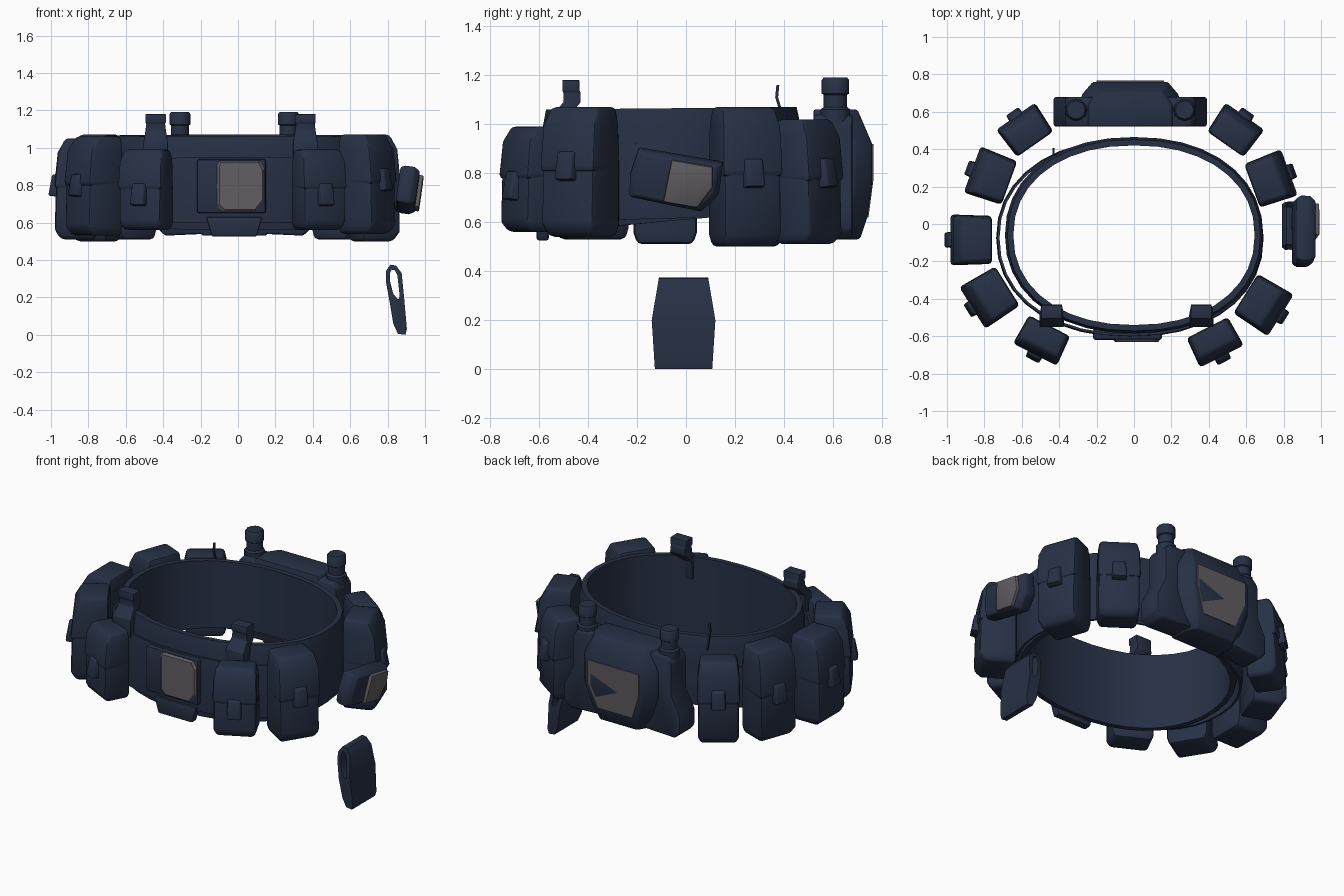
import bpy, bmesh, math
from mathutils import Matrix, Vector

if "Cube" in bpy.data.objects:
    bpy.data.objects.remove(bpy.data.objects["Cube"])


def material(name, rgb):
    m = bpy.data.materials.new(name)
    m.diffuse_color = (*rgb, 1)
    m.use_nodes = True
    m.node_tree.nodes["Principled BSDF"].inputs["Base Color"].default_value = m.diffuse_color
    return m


NAVY = material("navy_fabric", (0.02, 0.03, 0.06))
GREY = material("grey_metal", (0.12, 0.112, 0.12))


def loft(name, rings, bevel=0.0, mat=NAVY, matrix=None, closed=False, angle=40):
    """Skin a list of equal-length point rings; cap the ends unless closed."""
    bm = bmesh.new()
    vs = [[bm.verts.new(p) for p in r] for r in rings]
    n = len(vs[0])
    for i in range(len(vs) if closed else len(vs) - 1):
        a, b = vs[i], vs[(i + 1) % len(vs)]
        for j in range(n):
            k = (j + 1) % n
            bm.faces.new((a[j], a[k], b[k], b[j]))
    if not closed:
        bm.faces.new(vs[0])
        bm.faces.new(vs[-1])
    bmesh.ops.recalc_face_normals(bm, faces=bm.faces)
    if bevel:
        edges = [e for e in bm.edges if e.calc_face_angle(0) > math.radians(35)]
        bmesh.ops.bevel(bm, geom=edges, offset=bevel, segments=2, profile=0.5,
                        affect='EDGES', clamp_overlap=True)
    if matrix:
        bm.transform(matrix)
    bmesh.ops.recalc_face_normals(bm, faces=bm.faces)
    me = bpy.data.meshes.new(name)
    bm.to_mesh(me)
    bm.free()
    me.materials.append(mat)
    ob = bpy.data.objects.new(name, me)
    bpy.context.collection.objects.link(ob)
    bpy.ops.object.select_all(action='DESELECT')
    ob.select_set(True)
    bpy.context.view_layer.objects.active = ob
    bpy.ops.object.shade_smooth_by_angle(angle=math.radians(angle))
    return ob


def prism_y(name, xz, y0, y1, **kw):
    return loft(name, [[(x, y, z) for x, z in xz] for y in (y0, y1)], **kw)


def rect(x0, x1, z0, z1):
    return [(x0, z0), (x1, z0), (x1, z1), (x0, z1)]


def band(name, cx, cy, a, b, thick, front, back, seg=36):
    """Oval strap whose bottom and top heights blend from front to back."""
    rings = []
    for i in range(seg):
        t = 2 * math.pi * i / seg
        c, s = math.cos(t), math.sin(t)
        c, s = (math.copysign(abs(q) ** 0.92, q) for q in (c, s))
        f = (s + 1) / 2
        lo, hi = (front[k] + (back[k] - front[k]) * f for k in (0, 1))
        ring = []
        for inset, h in ((thick, 0), (thick * .3, 0), (0, .15), (0, .85),
                         (thick * .3, 1), (thick, 1)):
            ring.append((cx + (a - inset) * c, cy + (b - inset) * s, lo + (hi - lo) * h))
        rings.append(ring)
    return loft(name, rings, closed=True)


def pouch(name, x, y, deg, w, d, z0, z1, clip_z):
    """Rounded pouch with a flap and clip, facing outward along local +x."""
    h = z1 - z0
    m = Matrix.Translation((x, y, z0)) @ Matrix.Rotation(math.radians(deg), 4, 'Z')

    def sections(rows, grow):
        return [[(-d / 2, -w * k, h * t), (d * f + grow, -w * k - grow, h * t),
                 (d * f + grow, w * k + grow, h * t), (-d / 2, w * k, h * t)]
                for t, k, f in rows]

    loft(name, sections([(0, .42, .34), (.09, .48, .5), (.5, .48, .47),
                         (.85, .46, .38), (.98, .42, .22)], 0), 0.02, matrix=m)
    loft(name + "_flap", sections([(.5, .47, .46), (.55, .475, .47), (.86, .46, .39),
                                   (1, .41, .2)], 0.008), 0.018, matrix=m)
    zc, f = clip_z - z0, d * .45
    loft(name + "_clip", [[(f - .02, -.045, zc - .065), (f - .02, .045, zc - .065),
                           (f - .02, .045, zc + .065), (f - .02, -.045, zc + .065)],
                          [(f + .045, -.04, zc - .055), (f + .045, .04, zc - .055),
                           (f + .025, .035, zc + .055), (f + .025, -.035, zc + .055)]],
         0.008, matrix=m)


def canister(name, x, y, rows, sides=12):
    loft(name, [[(x + r * math.cos(2 * math.pi * i / sides),
                  y + r * math.sin(2 * math.pi * i / sides), z) for i in range(sides)]
                for z, r in rows])


# Tall padded inner belt and narrower outer strap
band("padded_belt", 0, -0.06, 0.69, 0.525, 0.045, (0.56, 1.06), (0.65, 1.07))
band("outer_strap", -0.022, -0.075, 0.715, 0.53, 0.018, (0.60, 0.95), (0.63, 0.87))

# Buckle with faceted face plate and lower tab
prism_y("buckle_base", rect(-0.22, 0.15, 0.65, 0.94), -0.62, -0.56, bevel=0.015)
loft("buckle_plate", [[(x, -0.605, z) for x, z in
                       [(-.13, .67), (-.08, .65), (.1, .65), (.15, .70), (.15, .90),
                        (.12, .94), (-.11, .94), (-.13, .92)]],
                      [(x, -0.63, z) for x, z in
                       [(-.10, .70), (-.07, .67), (.09, .67), (.13, .72), (.13, .88),
                        (.11, .92), (-.09, .92), (-.10, .90)]]], mat=GREY, angle=20)
prism_y("buckle_tab", [(-.14, .525), (.10, .525), (.13, .63), (-.17, .63)],
        -0.61, -0.56, bevel=0.01)

# Pouches around the belt
for spec in [("rear_right_pouch", 0.54, 0.50, 55, 0.25, 0.18, 0.51, 1.02, 0.80),
             ("side_right_pouch", 0.73, 0.24, 20, 0.26, 0.21, 0.50, 1.07, 0.80),
             ("front_side_right_pouch", 0.69, -0.43, -32, 0.26, 0.22, 0.54, 1.07, 0.83),
             ("front_right_pouch", 0.43, -0.63, -63, 0.26, 0.17, 0.56, 0.99, 0.75),
             ("rear_left_pouch", -0.58, 0.50, 125, 0.25, 0.18, 0.51, 1.02, 0.80),
             ("rear_side_left_pouch", -0.765, 0.255, 160, 0.26, 0.21, 0.50, 1.07, 0.80),
             ("side_left_pouch", -0.87, -0.085, 180, 0.27, 0.22, 0.51, 1.05, 0.80),
             ("front_side_left_pouch", -0.77, -0.39, 212, 0.26, 0.22, 0.53, 1.06, 0.80),
             ("front_left_pouch", -0.49, -0.62, 243, 0.26, 0.17, 0.56, 0.99, 0.75)]:
    pouch(*spec)

# Rear pack, its grey plate and both side wings
PX = -0.02
loft("rear_pack", [[(PX - a, 0.52, z), (PX + a, 0.52, z), (PX + a, y - 0.07, z),
                    (PX + b, y, z), (PX - b, y, z), (PX - a, y - 0.07, z)]
                   for z, a, b, y in [(0.53, .17, .13, .71), (0.62, .22, .16, .74),
                                      (0.76, .26, .20, .76), (0.92, .26, .20, .76),
                                      (1.06, .22, .17, .70)]], 0.01)
loft("rear_plate", [[(PX + x, y - max(0, .77 - z) * .14, z) for x, z in
                     [(-.12, .62), (.12, .62), (.18, .78), (.18, .92), (-.18, .92), (-.18, .78)]]
                    for y in (.74, .766)], mat=GREY)
for side, s in (("left", -1), ("right", 1)):
    prism_y(side + "_pack_wing",
            [(PX + s * x, z) for x, z in [(.15, .54), (.37, .53), (.41, .57), (.41, .68),
                                          (.35, .80), (.35, 1.0), (.32, 1.04), (.15, 1.04)]],
            0.52, 0.68, bevel=0.015)
    canister(side + "_canister", PX + s * 0.29, 0.61,
             [(0.95, .06), (1.06, .06), (1.07, .048), (1.12, .048), (1.125, .056),
              (1.18, .056), (1.19, .048)])

# Upright hooks behind the front pouches, and a thin rear wire
for name, x in (("front_left_hook", -0.44), ("front_right_hook", 0.36)):
    path = [(-.55, .92), (-.55, 1.03), (-.50, 1.09), (-.50, 1.13), (-.505, 1.135), (-.505, 1.18)]
    half = [.065, .065, .055, .05, .055, .055]
    loft(name, [[(x - h, y, z), (x + h, y, z), (x + h, y + .07, z), (x - h, y + .07, z)]
                for (y, z), h in zip(path, half)], 0.008)
loft("rear_wire", [[(-.43 + u, y + v, z) for u, v in
                    ((-.005, -.006), (.005, -.006), (.005, .006), (-.005, .006))]
                   for y, z in [(.40, 1.0), (.385, 1.06), (.37, 1.11), (.375, 1.16)]])

# Tilted holder on the right hip with grey outer face
hm = Matrix.Translation((0.91, -0.04, 0.77)) @ Matrix.Rotation(math.radians(-8), 4, 'X') \
    @ Matrix.Rotation(math.radians(8), 4, 'Y')
outline = [(-.18, -.09), (.12, -.11), (.18, -.03), (.18, .10), (-.17, .11), (-.19, 0)]
loft("hip_holder", [[(x, y * s, z * s) for y, z in outline]
                    for x, s in ((-.055, .92), (-.03, 1), (.02, 1), (.05, .86))], 0.008, matrix=hm)
loft("hip_holder_plate", [[(x, y, z) for y, z in
                           [(-.04, -.085), (.10, -.09), (.15, .0), (.14, .085), (-.03, .09)]]
                          for x in (.03, .07)], mat=GREY, matrix=hm, bevel=0.006)

# Hanging strap loop below the holder: closed at the bottom, open at the top
outer = [(.855, .005), (.895, .0), (.903, .03), (.888, .20), (.875, .33), (.845, .37),
         (.815, .375), (.79, .34), (.79, .29), (.81, .18), (.83, .06)]
inner = [(.858, .19), (.862, .20), (.864, .21), (.862, .23), (.852, .32), (.838, .345),
         (.822, .348), (.812, .33), (.812, .29), (.83, .22), (.85, .195)]


def strap_y(z):
    return 0.117 + z * .065 if z < .2 else 0.13 - (z - .2) * .17


rings = []
for (xo, zo), (xi, zi) in zip(outer, inner):
    a, b = strap_y(zo), strap_y(zi)
    rings.append([(xo, -.01 - a, zo), (xo, -.01 + a, zo), (xi, -.01 + b, zi), (xi, -.01 - b, zi)])
loft("hanging_strap_loop", rings, closed=True)
